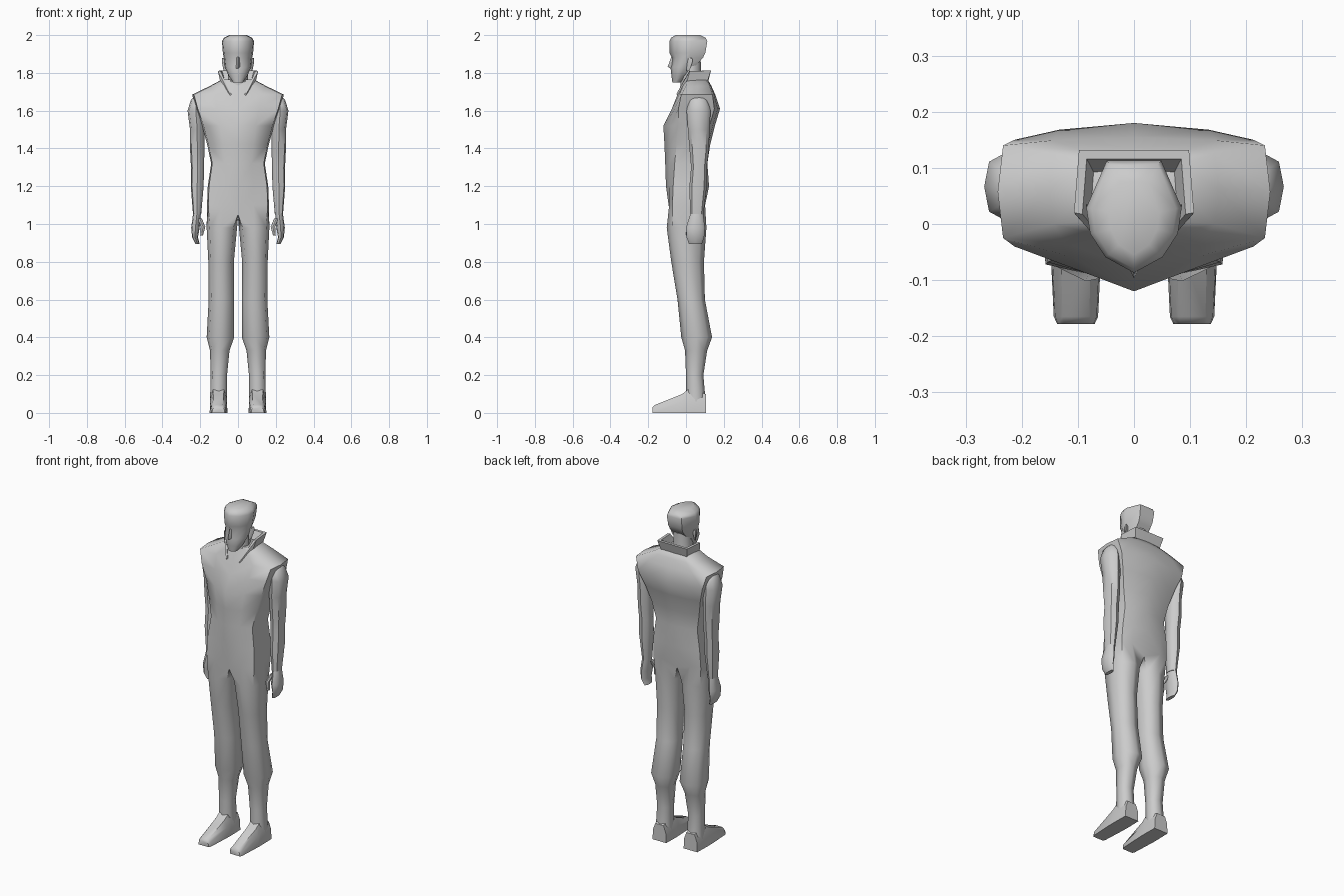
import bpy, bmesh, math


def finish(name, bm, mirror=True, angle=50):
    bmesh.ops.recalc_face_normals(bm, faces=bm.faces)
    me = bpy.data.meshes.new(name)
    bm.to_mesh(me)
    bm.free()
    for p in me.polygons:
        p.use_smooth = True
    me.set_sharp_from_angle(angle=math.radians(angle))
    ob = bpy.data.objects.new(name, me)
    bpy.context.collection.objects.link(ob)
    if mirror:
        m = ob.modifiers.new("Mirror", 'MIRROR')
        m.merge_threshold = 0.0005
    return ob


def skin(bm, rings, closed=True):
    n = len(rings[0])
    for a, b in zip(rings, rings[1:]):
        for i in range(n if closed else n - 1):
            j = (i + 1) % n
            bm.faces.new((a[i], a[j], b[j], b[i]))


def loft(name, rings, closed=True, caps=True, mirror=True, angle=50):
    bm = bmesh.new()
    vr = [[bm.verts.new(p) for p in r] for r in rings]
    skin(bm, vr, closed)
    if caps:
        bm.faces.new(vr[0])
        bm.faces.new(vr[-1])
    return finish(name, bm, mirror, angle)


def limb_ring(z, x0, x1, y0, y1):
    """Eight-sided limb section, starting at the front inner corner."""
    w, d, xm, ym = x1 - x0, y1 - y0, (x0 + x1) / 2, (y0 + y1) / 2
    return [(x0 + .12 * w, y0 + .15 * d, z), (xm, y0, z), (x1 - .1 * w, y0 + .15 * d, z),
            (x1, ym, z), (x1 - .1 * w, y1 - .15 * d, z), (xm, y1, z),
            (x0 + .12 * w, y1 - .15 * d, z), (x0, ym, z)]


def torso_ring(z, w, yf, yfc, yb, ybc):
    """Half section from front centre round the side to back centre."""
    return [(0, yf, z), (.5 * w, .55 * yf + .45 * yfc, z), (.96 * w, yfc, z),
            (w, (yfc + ybc) / 2, z), (.96 * w, ybc, z),
            (.6 * w, .6 * yb + .4 * ybc, z), (0, yb, z)]


# Suit: half torso flowing into one leg, mirrored
torso = [torso_ring(*r) for r in (
    (1.10, .164, -.103, -.072, .112, .085),
    (1.20, .160, -.106, -.068, .122, .090),
    (1.32, .142, -.110, -.060, .113, .088),
    (1.42, .163, -.114, -.050, .128, .100),
    (1.52, .190, -.120, -.040, .153, .125),
    (1.61, .222, -.075, -.040, .180, .150),
    (1.685, .243, -.045, -.025, .155, .140),
    (1.73, .150, -.030, .000, .135, .125),
    (1.765, .085, -.020, .005, .115, .105))]
torso[0][0] = (0, -.085, 1.05)
torso[0][6] = (0, .085, 1.06)
legs = [limb_ring(*r) for r in (
    (.98, .005, .166, -.102, .108),
    (.80, .022, .157, -.078, .095),
    (.60, .020, .155, -.045, .100),
    (.40, .020, .166, -.025, .138),
    (.33, .045, .148, -.005, .112),
    (.20, .058, .145, .000, .092),
    (.06, .058, .148, .000, .104))]
bm = bmesh.new()
tr = [[bm.verts.new(p) for p in r] for r in torso]
skin(bm, tr, closed=False)
bm.faces.new(tr[-1])
crotch = bm.verts.new((0, .01, 1.03))
skin(bm, [tr[0] + [crotch]] + [[bm.verts.new(p) for p in r] for r in legs])
finish("suit", bm, angle=60)

# Shoes: sections along y
shoes = []
for y, x0, x1, h in ((.105, .058, .148, .10), (.02, .056, .15, .13), (-.02, .057, .15, .10),
                     (-.165, .064, .143, .042), (-.178, .07, .137, .03)):
    w = x1 - x0
    shoes.append([(x0, y, 0), (x0 + .03 * w, y, .6 * h), (x0 + .2 * w, y, h),
                  (x1 - .2 * w, y, h), (x1 - .03 * w, y, .6 * h), (x1, y, 0)])
loft("shoe", shoes)

# Arms, hands and thumbs
loft("arm", [limb_ring(*r) for r in (
    (1.68, .195, .228, .04, .09), (1.655, .185, .25, .015, .115),
    (1.60, .18, .267, .003, .13), (1.50, .178, .254, .01, .125),
    (1.38, .178, .253, .02, .12), (1.30, .18, .249, .027, .11),
    (1.20, .182, .25, .018, .11), (1.05, .195, .238, .022, .092))])
loft("hand", [limb_ring(*r) for r in (
    (1.06, .197, .237, .025, .09), (.98, .203, .248, .0, .1),
    (.93, .212, .243, .003, .096), (.895, .203, .226, .015, .085))])
loft("thumb", [limb_ring(*r) for r in (
    (1.03, .192, .215, .02, .05), (.985, .173, .197, .003, .03),
    (.94, .185, .20, .0, .02))])

# Head with brow, jaw and flat-topped hair
head = []
for z, w, yf, yb in ((1.75, .026, -.072, -.03), (1.785, .05, -.077, .01),
                     (1.83, .069, -.082, .045), (1.88, .075, -.074, .09),
                     (1.905, .080, -.087, .102), (1.968, .085, -.087, .113),
                     (1.985, .075, -.08, .105), (2.0, .045, -.055, .075)):
    d = yb - yf
    head.append([(0, yf, z), (.6 * w, yf + .14 * d, z), (.92 * w, yf + .35 * d, z),
                 (w, yf + .58 * d, z), (.57 * w, yb, z), (0, yb, z)])
loft("head", head, closed=False, angle=45)

# Nose
loft("nose", [[(-w, -.07, z), (0, y, z), (w, -.07, z)] for z, w, y in
              ((1.822, .014, -.08), (1.832, .014, -.097), (1.885, .007, -.078))], mirror=False)

# Ears
loft("ear", [[(.066, y0, z), (x, y0 + .005, z), (x + .006, y1, z), (.066, y1 - .005, z)]
             for z, x, y0, y1 in ((1.81, .07, .003, .018), (1.86, .08, .005, .035),
                                  (1.88, .078, .01, .032))])

# Neck
loft("neck", [[(r * math.cos(a), cy + r * math.sin(a), z)
               for a in (i * math.pi / 4 for i in range(8))]
              for z, r, cy in ((1.67, .06, .03), (1.76, .054, .025), (1.86, .05, .03))],
     mirror=False)

# Turned-up open collar
inner = [(0, .09, 1.75), (.068, .085, 1.75), (.07, .005, 1.745), (.034, -.045, 1.685)]
top = [(0, .132, 1.812), (.098, .132, 1.812), (.107, .02, 1.81), (.045, -.05, 1.69)]
base = [(0, .118, 1.755), (.085, .112, 1.75), (.09, .0, 1.735), (.04, -.048, 1.68)]
lip = [(x * .86, y * .88, z) for x, y, z in top]
loft("collar", [inner, lip, top, base], closed=False, caps=False, angle=35)
